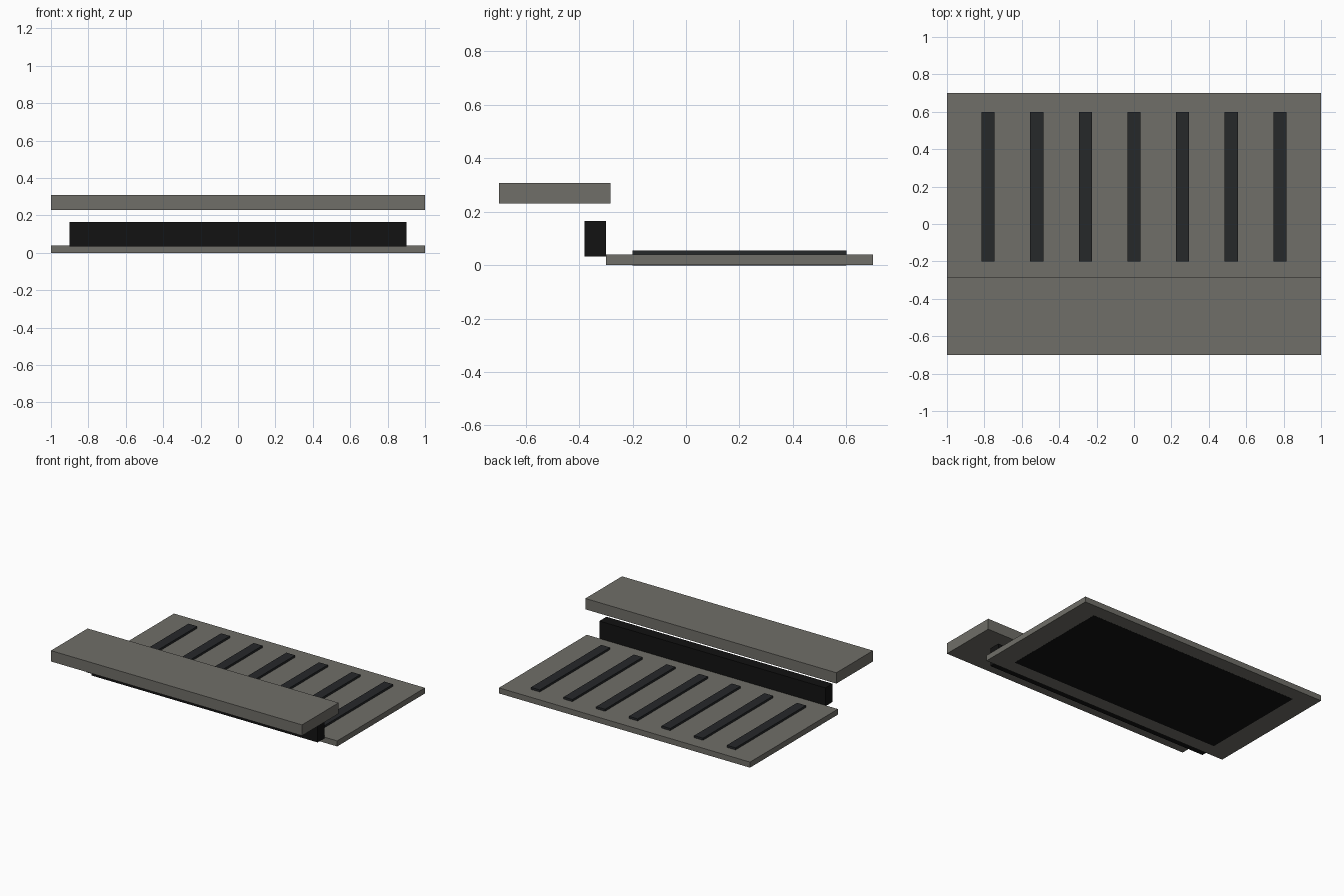
import bpy

if "Cube" in bpy.data.objects:
    bpy.data.objects.remove(bpy.data.objects["Cube"])


def material(name, rgb):
    m = bpy.data.materials.new(name)
    m.diffuse_color = (*rgb, 1)
    m.use_nodes = True
    m.node_tree.nodes["Principled BSDF"].inputs["Base Color"].default_value = m.diffuse_color
    return m


def box(name, x, y, z, mat):
    """Box from (min, max) ranges on each axis."""
    bpy.ops.mesh.primitive_cube_add(size=1, location=[sum(r) / 2 for r in (x, y, z)])
    o = bpy.context.object
    o.name = name
    o.scale = [r[1] - r[0] for r in (x, y, z)]
    bpy.ops.object.transform_apply(location=False, rotation=False, scale=True)
    o.data.materials.append(mat)
    return o


stone = material("warm_grey", (0.16, 0.157, 0.138))
dark = material("dark_grey", (0.019, 0.021, 0.023))
black = material("black", (0.006, 0.006, 0.006))

# Lower plate, with a dark inlay flush with its underside
box("lower_plate", (-1, 1), (-0.3, 0.7), (0, 0.04), stone)
box("underside_panel", (-0.845, 0.845), (-0.2, 0.6), (-0.0005, 0.02), black)

# Upper ledge and the dark strip below it
box("upper_ledge", (-1, 1), (-0.7, -0.283), (0.23, 0.308), stone)
box("recess_strip", (-0.9, 0.9), (-0.38, -0.3), (0.033, 0.166), black)

# Row of raised slats on the lower plate
for i in range(7):
    cx = (i - 3) * 0.26
    box(f"slat_{i + 1}", (cx - 0.035, cx + 0.035), (-0.2, 0.6), (0.04, 0.055), dark)
